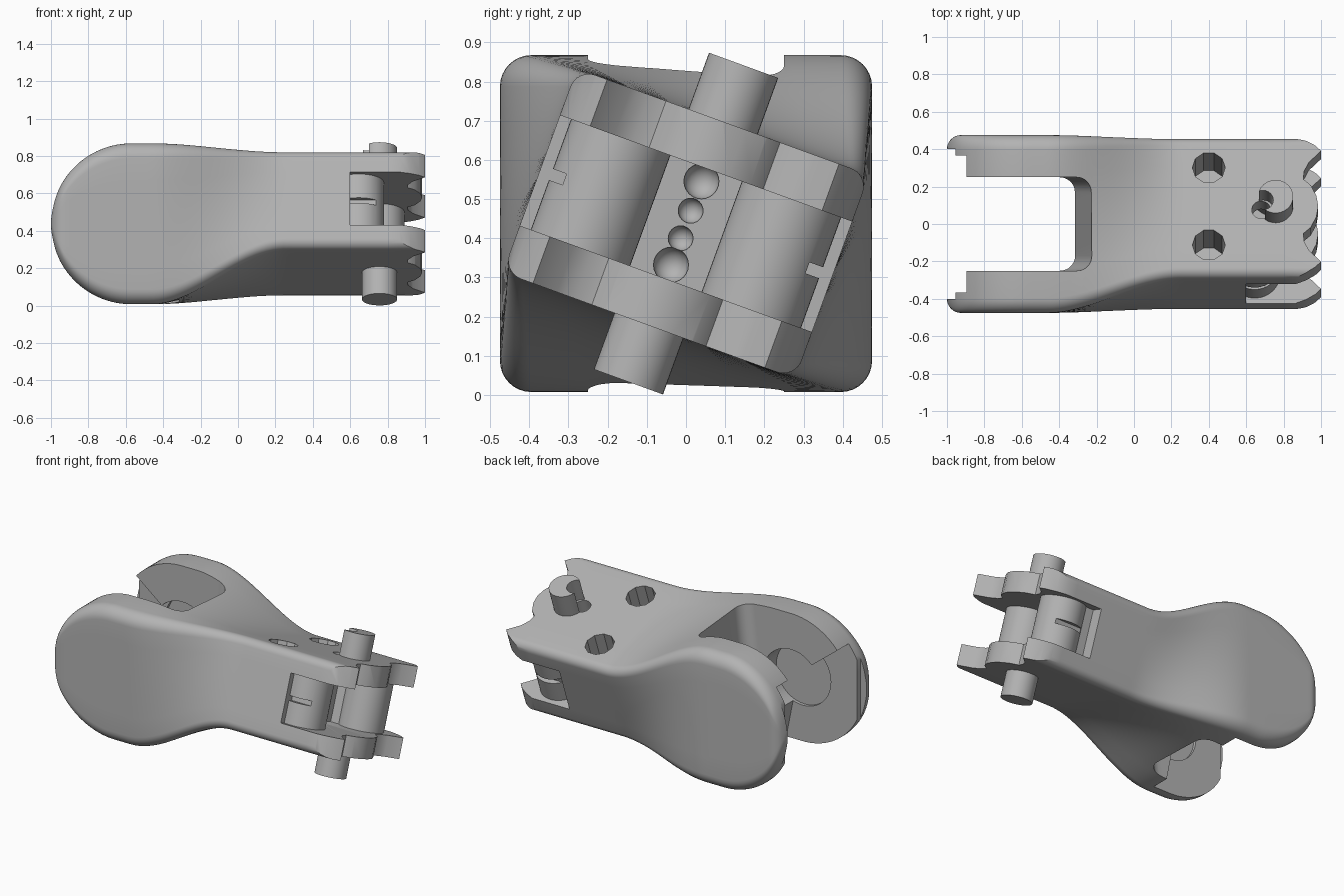
import bpy, bmesh
from math import sin, cos, pi, radians, sqrt
from mathutils import Matrix, Vector

if "Cube" in bpy.data.objects:
    bpy.data.objects.remove(bpy.data.objects["Cube"])

grey = bpy.data.materials.new("plain grey")
grey.use_nodes = True
COLOUR = (0.45, 0.45, 0.45, 1)
grey.diffuse_color = COLOUR
grey.node_tree.nodes["Principled BSDF"].inputs["Base Color"].default_value = COLOUR

MID = 0.4375
TILT = Matrix.Translation((0, 0, MID)) @ Matrix.Rotation(radians(-20), 4, 'X')
UPRIGHT = Matrix.Translation((0, 0, MID))


def make(name, bm):
    bmesh.ops.recalc_face_normals(bm, faces=bm.faces)
    mesh = bpy.data.meshes.new(name)
    bm.to_mesh(mesh)
    bm.free()
    mesh.materials.append(grey)
    ob = bpy.data.objects.new(name, mesh)
    bpy.context.collection.objects.link(ob)
    return ob


def loft(name, rings):
    bm = bmesh.new()
    loops = [[bm.verts.new(p) for p in ring] for ring in rings]
    n = len(loops[0])
    for a, b in zip(loops, loops[1:]):
        for i in range(n):
            bm.faces.new((a[i], a[(i + 1) % n], b[(i + 1) % n], b[i]))
    bm.faces.new(loops[0][::-1])
    bm.faces.new(loops[-1])
    return make(name, bm)


def prism(name, pts, lo, hi, matrix, axis='Z'):
    """Extrude a flat outline along the local Z axis (or Y axis)."""
    def place(a, b, h):
        return matrix @ Vector((a, b, h) if axis == 'Z' else (a, h, b))
    return loft(name, [[place(a, b, h) for a, b in pts] for h in (lo, hi)])


def ball(name, centre, r):
    bm = bmesh.new()
    bmesh.ops.create_uvsphere(bm, u_segments=20, v_segments=12, radius=r,
                              matrix=Matrix.Translation(centre))
    return make(name, bm)


def circle(x, y, r, n=40):
    return [(x + r * cos(2 * pi * i / n), y + r * sin(2 * pi * i / n)) for i in range(n)]


def rect(x0, x1, y0, y1):
    return [(x0, y0), (x1, y0), (x1, y1), (x0, y1)]


def boolean(ob, cutter, operation='DIFFERENCE'):
    mod = ob.modifiers.new("cut", 'BOOLEAN')
    mod.operation, mod.solver, mod.object = operation, 'EXACT', cutter
    cutter.hide_render = True
    mesh = bpy.data.meshes.new_from_object(
        ob.evaluated_get(bpy.context.evaluated_depsgraph_get()))
    ob.modifiers.clear()
    ob.data = mesh
    bpy.data.objects.remove(cutter)


def rounded_rect(hy, hz, r, corner=8, side=6):
    """Outline with evenly divided sides, as (y, z) pairs."""
    arcs = []
    for k, (sy, sz) in enumerate(((1, 1), (-1, 1), (-1, -1), (1, -1))):
        arcs.append([(sy * (hy - r) + r * cos(pi / 2 * (k + i / corner)),
                      sz * (hz - r) + r * sin(pi / 2 * (k + i / corner)))
                     for i in range(corner + 1)])
    pts = []
    for k, arc in enumerate(arcs):
        a, b = Vector(arc[-1]), Vector(arcs[(k + 1) % 4][0])
        pts += arc + [tuple(a.lerp(b, j / side)) for j in range(1, side)]
    return pts


# Body: upright rounded fork end blending into a tilted block
R, CX, FILLET = 0.43, -0.57, 0.075
stations = [CX - R * cos(0.07 + (pi / 2 - 0.07) * i / 24) for i in range(25)]
stations += [CX + (0.3 - CX) * i / 30 for i in range(1, 31)] + [0.5, 0.8, 1.02]
rings = []
for x in stations:
    hz = sqrt(R * R - (x - CX) ** 2) if x < CX else R
    d = min(FILLET, x - CX + R)
    hy = 0.475 - FILLET + sqrt(FILLET ** 2 - (FILLET - d) ** 2)
    t = min(1, max(0, (x + 0.46) / 0.72))
    t = t * t * (3 - 2 * t)
    square = rounded_rect(hy, hz, min(0.08, hz * 0.9))
    block = rounded_rect(0.397, 0.277, 0.05)
    rings.append([(UPRIGHT @ Vector((x, *p))).lerp(TILT @ Vector((x, *q)), t)
                  for p, q in zip(square, block)])
body = loft("body", rings)

# Fork gap with rounded inner corners and a leaning end wall
outline = [(-1.2, -0.25)]
outline += [(-0.35 + 0.08 * sin(a), -0.17 - 0.08 * cos(a))
            for a in [pi / 2 * i / 8 for i in range(9)]]
outline += [(x, -y) for x, y in outline[::-1]]
lean = Matrix.Identity(4)
lean[0][2] = 0.11
boolean(body, prism("gap_cutter", outline, -0.6, 0.6, UPRIGHT @ lean))

# Wedge-shaped recess, round socket and thin lip inside both cheeks
wedge = [(CX + 0.03, 0.0)] + [(CX + 0.6 * cos(radians(a)), 0.6 * sin(radians(a)))
                              for a in range(140, 285, 16)]
boolean(body, prism("wedge_cutter", wedge, -0.365, 0.365, UPRIGHT, 'Y'))
boolean(body, prism("socket_cutter", circle(CX, 0, 0.2), -0.385, 0.385, UPRIGHT, 'Y'))
boolean(body, prism("lip_cutter", rect(-1.1, -0.955, -0.5, 0.5), -0.4, 0.4, UPRIGHT, 'Y'))

# Block end outline: two horns with a round lobe between them
half = [(0.985, 0.0), (0.975, 0.06), (0.945, 0.12), (0.905, 0.155),
        (0.91, 0.20), (0.935, 0.25), (1.0, 0.315), (0.97, 0.345),
        (0.92, 0.375), (0.83, 0.41), (0.83, 0.6)]
end = half + [(-1.3, 0.6), (-1.3, -0.6)] + [(x, -u) for x, u in half[:0:-1]]
boolean(body, prism("end_trim", end, -0.9, 0.9, TILT), 'INTERSECT')

# Slot between the two plates
boolean(body, prism("slot_cutter", rect(0.6, 1.2, -0.6, 0.6), -0.15, 0.15, TILT))

# Blind holes in the top, and the small one beside the pin
for u in (-0.22, 0.22):
    boolean(body, prism("hole_cutter", circle(0.4, u, 0.088, 10), 0.0, 0.5, TILT))
boolean(body, prism("pin_hole_cutter", circle(0.68, -0.02, 0.05, 24), 0.1, 0.4, TILT))

# Row of dimples in the slot's back wall
for v, r in ((0.115, 0.045), (0.035, 0.032), (-0.04, 0.032), (-0.112, 0.045)):
    boolean(body, ball("dimple_cutter", TILT @ Vector((0.598, 0, v)), r))

# Rollers in the slot, each notched on its outer side; the left one stands forward on a neck
parts = [body]
for side, x, s in (("right", 0.645, -1), ("left", 0.755, 1)):
    roller = prism(side + "_roller", circle(x, s * 0.232, 0.135, 48), -0.152, 0.152, TILT)
    notch = rect(x - 0.2, x + 0.2, *sorted((s * 0.33, s * 0.5)))
    boolean(roller, prism("notch_cutter", notch, -0.015, 0.015, TILT))
    parts.append(roller)
parts.append(prism("left_roller_neck", rect(0.58, 0.755, 0.14, 0.32), -0.152, 0.152, TILT))

# Pins out of the plates, the upper one grooved
upper_pin = prism("upper_pin", circle(0.757, 0, 0.094), 0.16, 0.43, TILT)
boolean(upper_pin, prism("groove_cutter", circle(0.69, -0.02, 0.055, 24), 0.1, 0.6, TILT))
parts += [upper_pin,
          prism("lower_pin", circle(0.757, 0, 0.094), -0.43, -0.16, TILT)]

# Smooth shading with crisp edges
bpy.ops.object.select_all(action='DESELECT')
for ob in parts:
    ob.select_set(True)
bpy.context.view_layer.objects.active = body
bpy.ops.object.shade_smooth_by_angle(angle=radians(30))
